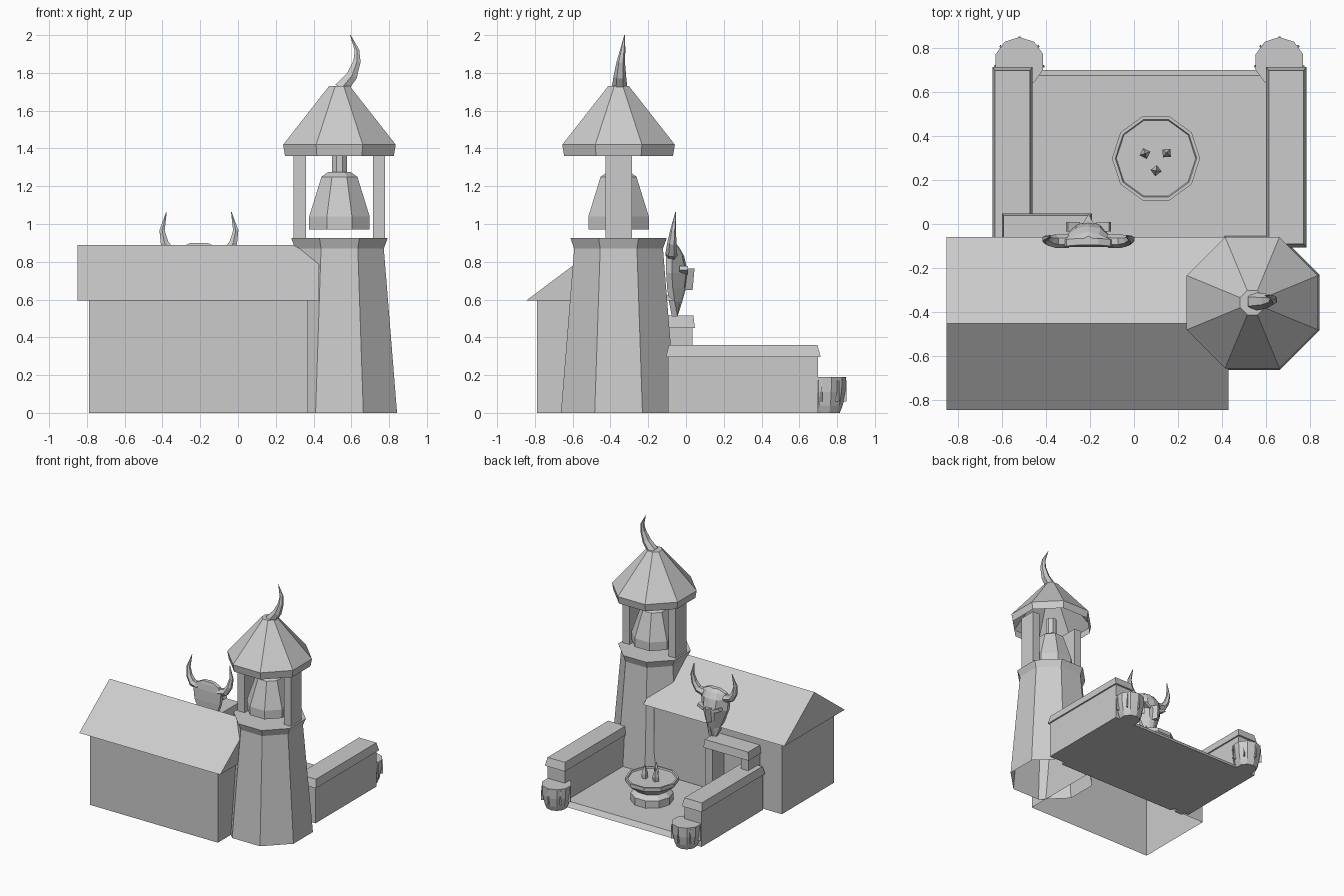
import bpy, bmesh, math
from mathutils import Vector, Matrix

cube = bpy.data.objects.get("Cube")
if cube:
    bpy.data.objects.remove(cube, do_unlink=True)

stone = bpy.data.materials.new("stone_grey")
stone.use_nodes = True
GREY = (0.6, 0.6, 0.6, 1)
stone.diffuse_color = GREY
stone.node_tree.nodes["Principled BSDF"].inputs["Base Color"].default_value = GREY


def loft(name, rings, bottom=True, top=True):
    """Skin a stack of equally long point rings into one flat shaded object."""
    bm = bmesh.new()
    rows = [[bm.verts.new(p) for p in ring] for ring in rings]
    n = len(rows[0])
    for a, b in zip(rows, rows[1:]):
        for i in range(n):
            j = (i + 1) % n
            bm.faces.new((a[i], a[j], b[j], b[i]))
    if bottom:
        bm.faces.new(rows[0][::-1])
    if top:
        bm.faces.new(rows[-1])
    bmesh.ops.recalc_face_normals(bm, faces=bm.faces)
    mesh = bpy.data.meshes.new(name)
    bm.to_mesh(mesh)
    bm.free()
    mesh.materials.append(stone)
    obj = bpy.data.objects.new(name, mesh)
    bpy.context.collection.objects.link(obj)
    return obj


def lathe(name, x, y, profile, sides=8, turn=0.5, flats=True, **caps):
    """Turned part; profile holds (radius, height), measured to the flats if asked."""
    k = 1 / math.cos(math.pi / sides) if flats else 1
    angles = [(i + turn) * 2 * math.pi / sides for i in range(sides)]
    rings = [[(x + r * k * math.cos(a), y + r * k * math.sin(a), z) for a in angles]
             for r, z in profile]
    return loft(name, rings, **caps)


def block(name, x, y, z, taper=(0, 0), **caps):
    """Box given by its ranges, its top drawn in by taper."""
    def ring(h, tx, ty):
        return [(x[0] + tx, y[0] + ty, h), (x[1] - tx, y[0] + ty, h),
                (x[1] - tx, y[1] - ty, h), (x[0] + tx, y[1] - ty, h)]
    return loft(name, [ring(z[0], 0, 0), ring(z[1], *taper)], **caps)


def horn(name, path, radii, sides=6):
    """Tapering tube along a bent path."""
    pts = [Vector(p) for p in path]
    rings = []
    for i, p in enumerate(pts):
        d = (pts[min(i + 1, len(pts) - 1)] - pts[max(i - 1, 0)]).normalized()
        u = Vector((0, 1, 0))
        u = (u - d * u.dot(d)).normalized()
        v = d.cross(u)
        rings.append([p + radii[i] * (u * math.cos(a) + v * math.sin(a))
                      for a in (k * 2 * math.pi / sides for k in range(sides))])
    return loft(name, rings)


# House with gable roof
block("house_walls", (-0.79, 0.37), (-0.79, -0.115), (0, 0.6), bottom=False, top=False)
gable = [(-0.845, 0.595), (-0.06, 0.595), (-0.452, 0.89)]
loft("house_roof", [[(x, y, z) for y, z in gable] for x in (-0.85, 0.43)])

# Bell tower
TX, TY = 0.537, -0.357
lathe("tower_shaft", TX, TY, [(0.305, 0), (0.235, 0.87)], bottom=False)
lathe("tower_ledge", TX, TY, [(0.235, 0.87), (0.255, 0.925)])
for side, s in (("right", -1), ("left", 1)):
    cx = TX + s * 0.21
    block(side + "_bell_post", (cx - 0.032, cx + 0.032), (TY - 0.07, TY + 0.07), (0.92, 1.38))
lathe("bell", TX, TY, [(0.16, 0.97), (0.16, 1.04), (0.095, 1.25), (0.06, 1.275)])
lathe("bell_stem", TX, TY, [(0.04, 1.27), (0.04, 1.42)])
lathe("tower_roof", TX, TY, [(0.288, 1.36), (0.298, 1.42), (0.055, 1.73)], bottom=False)
horn("tower_horn",
     [(0.545, -0.352, 1.715), (0.603, -0.35, 1.785), (0.63, -0.345, 1.86),
      (0.63, -0.335, 1.92), (0.595, -0.325, 2.0)], [0.042, 0.033, 0.022, 0.014, 0.002])

# Courtyard floor and side walls
block("courtyard_floor", (-0.48, 0.62), (-0.13, 0.7), (0, 0.04), (0, 0.025))
for side, x0 in (("right", -0.643), ("left", 0.6)):
    x1 = x0 + 0.182
    block(side + "_wall", (x0 + 0.012, x1 - 0.012), (-0.095, 0.698), (0, 0.3))
    block(side + "_wall_cap", (x0, x1), (-0.107, 0.713), (0.295, 0.36), (0.012, 0.017))

# Doorway porch
for side, x0 in (("right", -0.59), ("left", -0.265)):
    block(side + "_door_post", (x0, x0 + 0.065), (-0.13, 0.035), (0, 0.455))
block("door_lintel", (-0.6, -0.19), (-0.13, 0.047), (0.45, 0.515), (0.008, 0.008))

# Fire bowl with flames
lathe("fire_bowl", 0.1, 0.298,
      [(0.16, 0.03), (0.16, 0.1), (0.12, 0.13), (0.2, 0.195), (0.2, 0.225),
       (0.185, 0.225), (0.18, 0.215)], sides=10, turn=0, flats=False)
for i, (x, y) in enumerate([(0.05, 0.32), (0.148, 0.322), (0.1, 0.242)]):
    lathe(f"flame_{i + 1}", x, y, [(0.016, 0.21), (0.018, 0.25), (0.002, 0.325)],
          sides=4, turn=0.2 + 0.35 * i)

# Barrels with thin claw straps at the wall ends
for side, bx in (("right", -0.52), ("left", 0.66)):
    by = 0.735
    lathe(side + "_barrel", bx, by,
          [(0.075, 0), (0.09, 0.04), (0.104, 0.11), (0.108, 0.19)], sides=10, turn=0.5)
    for k in range(5):
        strap = block(f"{side}_barrel_strap_{k + 1}", (-0.005, 0.005), (0.088, 0.116),
                      (0.06, 0.175), (0.001, 0.002))
        strap.matrix_world = (Matrix.Translation((bx, by, 0))
                              @ Matrix.Rotation(math.radians(k * 50 - 100), 4, "Z"))

# Horned mask over the doorway
MX = -0.207
levels = [(0.51, 0.03, -0.075, -0.045), (0.59, 0.06, -0.09, -0.02),
          (0.66, 0.085, -0.1, 0.0), (0.74, 0.115, -0.105, 0.01),
          (0.83, 0.125, -0.105, -0.01), (0.875, 0.1, -0.1, -0.035),
          (0.9, 0.045, -0.095, -0.055)]
loft("mask_head", [[(MX - w, back, z), (MX + w, back, z), (MX + w, back + 0.03, z),
                    (MX + w * 0.45, front - 0.01, z), (MX, front, z),
                    (MX - w * 0.45, front - 0.01, z), (MX - w, back + 0.03, z)]
                   for z, w, back, front in levels])
loft("mask_nose", [[(MX - w, -0.04, z), (MX + w, -0.04, z), (MX, tip, z)]
                   for z, w, tip in ((0.65, 0.035, 0.035), (0.765, 0.05, 0.045))])
for side, s in (("right", -1), ("left", 1)):
    brow = block(side + "_mask_brow", (-0.03, 0.03), (-0.03, 0.015), (-0.012, 0.012))
    brow.matrix_world = (Matrix.Translation((MX + s * 0.07, -0.005, 0.755))
                         @ Matrix.Rotation(-s * 0.4, 4, "Y"))
    horn(side + "_mask_horn",
         [(MX + s * x, y, z) for x, y, z in
          [(0.09, -0.078, 0.835), (0.15, -0.078, 0.85), (0.182, -0.075, 0.9),
           (0.195, -0.068, 0.965), (0.172, -0.055, 1.063)]],
         [0.032, 0.03, 0.024, 0.016, 0.002])
